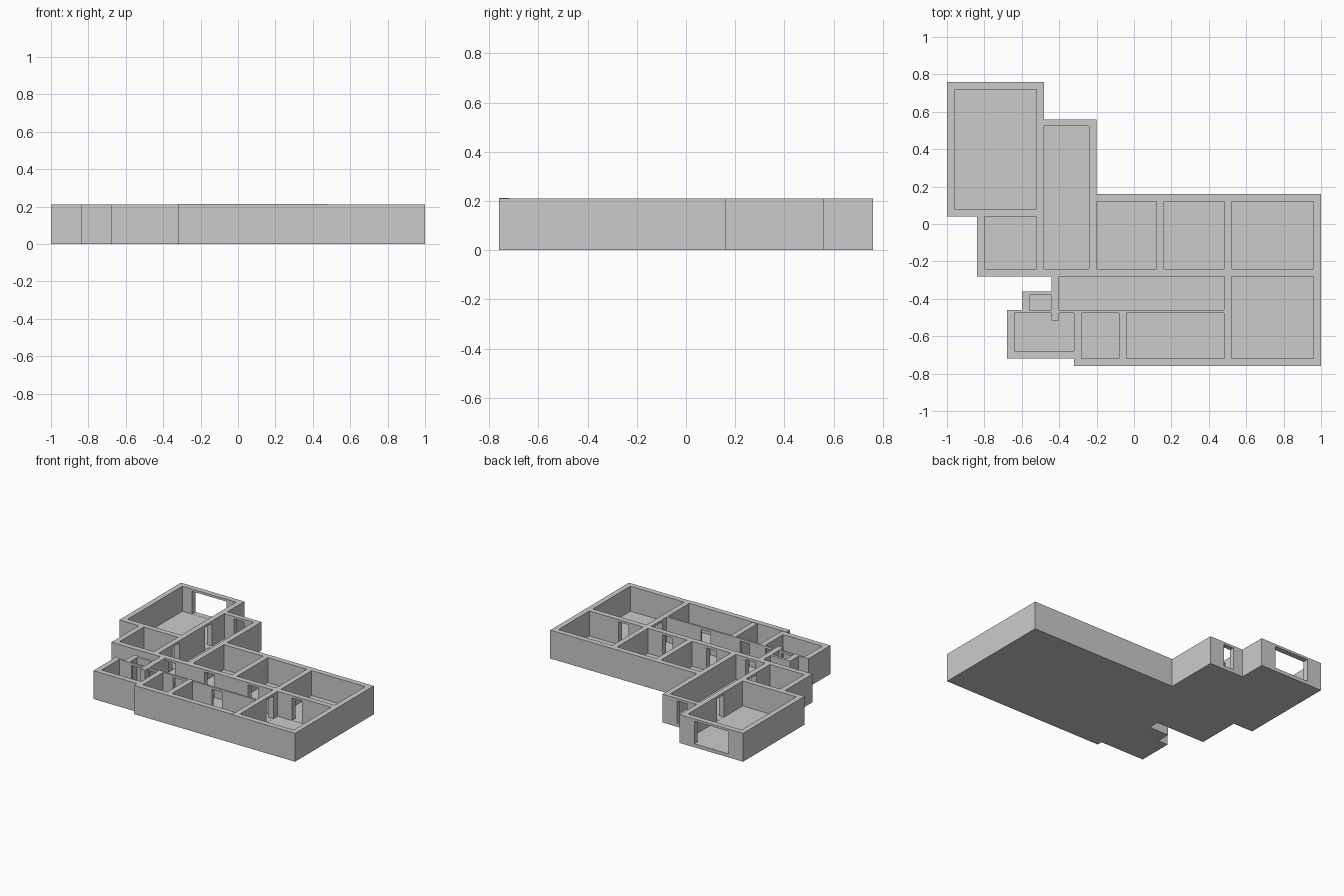
import bpy, bmesh

if "Cube" in bpy.data.objects:
    bpy.data.objects.remove(bpy.data.objects["Cube"])

H = 0.21        # wall height
FLOOR = 0.025   # slab thickness
DOOR_TOP = 0.193


def prism(name, pts, z0, z1):
    """Extrude a footprint polygon from z0 to z1."""
    bm = bmesh.new()
    face = bm.faces.new([bm.verts.new((x, y, z0)) for x, y in pts])
    ext = bmesh.ops.extrude_face_region(bm, geom=[face])
    for v in ext["geom"]:
        if isinstance(v, bmesh.types.BMVert):
            v.co.z = z1
    bmesh.ops.recalc_face_normals(bm, faces=bm.faces)
    mesh = bpy.data.meshes.new(name)
    bm.to_mesh(mesh)
    bm.free()
    ob = bpy.data.objects.new(name, mesh)
    bpy.context.collection.objects.link(ob)
    return ob


def rect(x0, y0, x1, y1):
    return [(x0, y0), (x1, y0), (x1, y1), (x0, y1)]


def cut(target, pts, z0, z1):
    """Carve a prism out of the target."""
    cutter = prism("cutter", pts, z0, z1)
    cutter.hide_render = True
    mod = target.modifiers.new("cut", 'BOOLEAN')
    mod.operation = 'DIFFERENCE'
    mod.solver = 'EXACT'
    mod.object = cutter
    bpy.context.view_layer.objects.active = target
    bpy.ops.object.modifier_apply(modifier=mod.name)
    bpy.data.objects.remove(cutter)


# Solid block with the outer outline of the house
outline = [(-1, .76), (-1, .04), (-.84, .04), (-.84, -.28), (-.44, -.28),
           (-.44, -.36), (-.60, -.36), (-.60, -.46), (-.68, -.46), (-.68, -.72),
           (-.32, -.72), (-.32, -.76), (1, -.76), (1, .16), (-.20, .16),
           (-.20, .56), (-.48, .56), (-.48, .76)]
house = prism("floor_plan_walls", outline, 0, H)

# Rooms, open at the top
rooms = [
    rect(-.96, .08, -.52, .72),    # garage
    rect(-.48, -.24, -.24, .525),  # entry
    rect(-.80, -.24, -.52, .04),   # side room
    rect(-.20, -.24, .12, .12),    # back rooms
    rect(.16, -.24, .48, .12),
    rect(.52, -.24, .96, .12),
    rect(-.40, -.46, .48, -.28),   # hall
    rect(.52, -.72, .96, -.28),    # corner room
    rect(-.56, -.46, -.44, -.38),  # closet
    rect(-.28, -.72, -.08, -.475), # front rooms
    rect(-.04, -.72, .48, -.475),
    # bathroom with a wall stub
    [(-.64, -.68), (-.32, -.68), (-.32, -.475), (-.40, -.475), (-.40, -.515),
     (-.44, -.515), (-.44, -.475), (-.64, -.475)],
]
for room in rooms:
    cut(house, room, FLOOR, H + .1)

# Doorways: (x0, y0, x1, y1), each passing through one wall
doors = [(-.88, .70, -.60, .80), (-.40, .50, -.32, .60)]           # outside doors
doors += [(x, -.30, x + .08, -.22) for x in (-.40, -.08, .28, .64)]  # hall, back side
doors += [(x, -.49, x + w, -.445) for x, w in
          ((-.54, .08), (-.395, .065), (-.20, .08), (.12, .08))]     # hall, front side
doors += [(-.54, .30, -.46, .38), (-.54, -.08, -.46, 0), (.46, -.41, .54, -.33)]
for d in doors:
    cut(house, rect(*d), FLOOR + .001, DOOR_TOP)

# Slightly raised cap on the front wall
prism("front_wall_cap", rect(-.32, -.76, .48, -.72), H - .002, H + .003)
